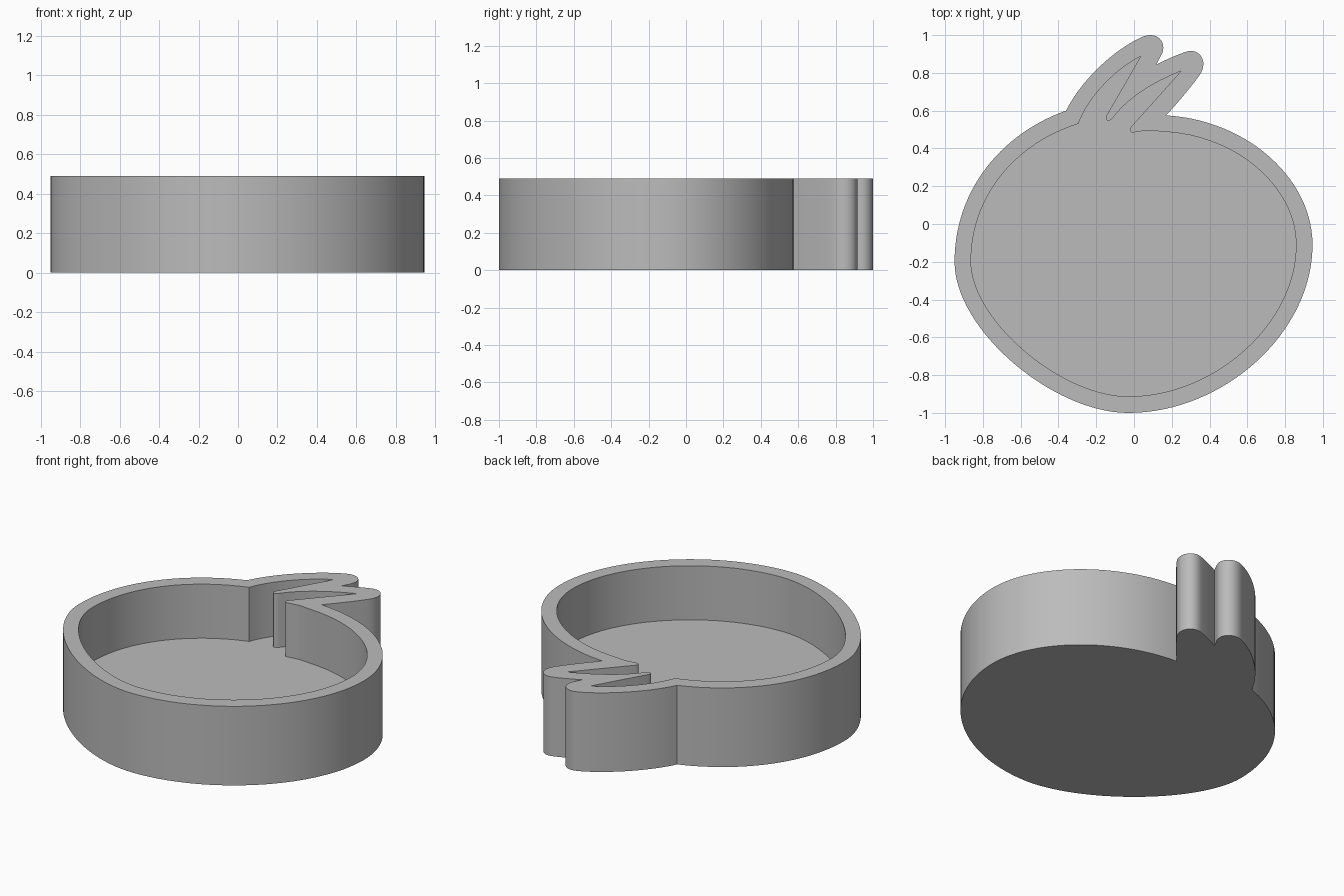
import bpy, bmesh, math
from mathutils import Vector

if "Cube" in bpy.data.objects:
    bpy.data.objects.remove(bpy.data.objects["Cube"])

HEIGHT, FLOOR, WALL = 0.49, 0.155, 0.087


def bezier(p0, p1, p2, p3, n):
    """Points along a cubic curve, leaving out the last one."""
    p0, p1, p2, p3 = map(Vector, (p0, p1, p2, p3))
    out = []
    for i in range(n):
        t = i / n
        s = 1 - t
        out.append(p0 * s**3 + p1 * 3*s*s*t + p2 * 3*s*t*t + p3 * t**3)
    return out


def chain(*curves):
    return [p for c in curves for p in bezier(*c)]


# Rounded body, counter-clockwise from the left leaf joint to the right one
body = chain(
    ((-0.36, 0.60), (-0.70, 0.48), (-0.95, 0.18), (-0.95, -0.20), 28),
    ((-0.95, -0.20), (-0.95, -0.56), (-0.43, -1.0), (-0.03, -1.0), 32),
    ((-0.03, -1.0), (0.47, -1.0), (0.945, -0.58), (0.945, -0.11), 32),
    ((0.945, -0.11), (0.945, 0.24), (0.60, 0.55), (0.17, 0.575), 28),
) + [Vector((0.17, 0.575))]

# Outside of the two-lobed leaf, from the right joint back to the left
leaf_outer = chain(
    ((0.17, 0.575), (0.23, 0.64), (0.29, 0.71), (0.345, 0.785), 8),
    ((0.345, 0.785), (0.40, 0.86), (0.345, 0.94), (0.27, 0.91), 12),
    ((0.27, 0.91), (0.22, 0.893), (0.17, 0.87), (0.12, 0.845), 6),
    ((0.12, 0.845), (0.13, 0.865), (0.137, 0.88), (0.145, 0.895), 3),
    ((0.145, 0.895), (0.18, 0.965), (0.12, 1.02), (0.05, 0.993), 12),
    ((0.05, 0.993), (-0.08, 0.94), (-0.27, 0.78), (-0.36, 0.60), 18),
)[1:]

# Inside of the leaf: two sharp tips and two small rounded prongs
leaf_inner = chain(
    ((0.08, 0.495), (0.055, 0.495), (0.03, 0.49), (0.0, 0.485), 5),
    ((0.0, 0.485), (-0.02, 0.48), (-0.03, 0.50), (-0.015, 0.515), 6),
    ((-0.015, 0.515), (0.07, 0.61), (0.16, 0.71), (0.25, 0.81), 4),
    ((0.25, 0.81), (0.10, 0.75), (-0.03, 0.67), (-0.112, 0.562), 16),
    ((-0.112, 0.562), (-0.13, 0.535), (-0.16, 0.548), (-0.145, 0.575), 6),
    ((-0.145, 0.575), (-0.085, 0.68), (-0.025, 0.78), (0.035, 0.888), 4),
    ((0.035, 0.888), (-0.09, 0.825), (-0.24, 0.68), (-0.295, 0.53), 18),
) + [Vector((-0.295, 0.53))]

# Inside of the body is the outside moved inward by the wall thickness
body_inner = []
for i, p in enumerate(body):
    d = (body[min(i + 1, len(body) - 1)] - body[max(i - 1, 0)]).normalized()
    body_inner.append(p + Vector((-d.y, d.x)) * WALL)

outer = body + leaf_outer
inner = body_inner + leaf_inner

bm = bmesh.new()


def ring(points, z):
    vs = [bm.verts.new((p.x, p.y, z)) for p in points]
    es = [bm.edges.new((vs[i], vs[(i + 1) % len(vs)])) for i in range(len(vs))]
    return vs, es


def side(a, b):
    for i in range(len(a)):
        j = (i + 1) % len(a)
        bm.faces.new((a[i], a[j], b[j], b[i]))


def cap(edges):
    bmesh.ops.triangle_fill(bm, edges=edges, use_beauty=True, use_dissolve=False)


out_low, out_low_e = ring(outer, 0)
out_top, out_top_e = ring(outer, HEIGHT)
in_top, in_top_e = ring(inner, HEIGHT)
in_low, in_low_e = ring(inner, FLOOR)

cap(out_low_e)                  # underside
cap(in_low_e)                   # tray floor
cap(out_top_e + in_top_e)       # rim
side(out_low, out_top)          # outer wall
side(in_top, in_low)            # inner wall
bmesh.ops.recalc_face_normals(bm, faces=bm.faces)

mesh = bpy.data.meshes.new("fruit_tray")
bm.to_mesh(mesh)
bm.free()
tray = bpy.data.objects.new("fruit_tray", mesh)
bpy.context.collection.objects.link(tray)

grey = bpy.data.materials.new("light grey")
grey.diffuse_color = (0.5, 0.5, 0.5, 1)
grey.use_nodes = True
grey.node_tree.nodes["Principled BSDF"].inputs["Base Color"].default_value = grey.diffuse_color
mesh.materials.append(grey)

bpy.context.view_layer.objects.active = tray
tray.select_set(True)
bpy.ops.object.shade_smooth_by_angle(angle=math.radians(30))
